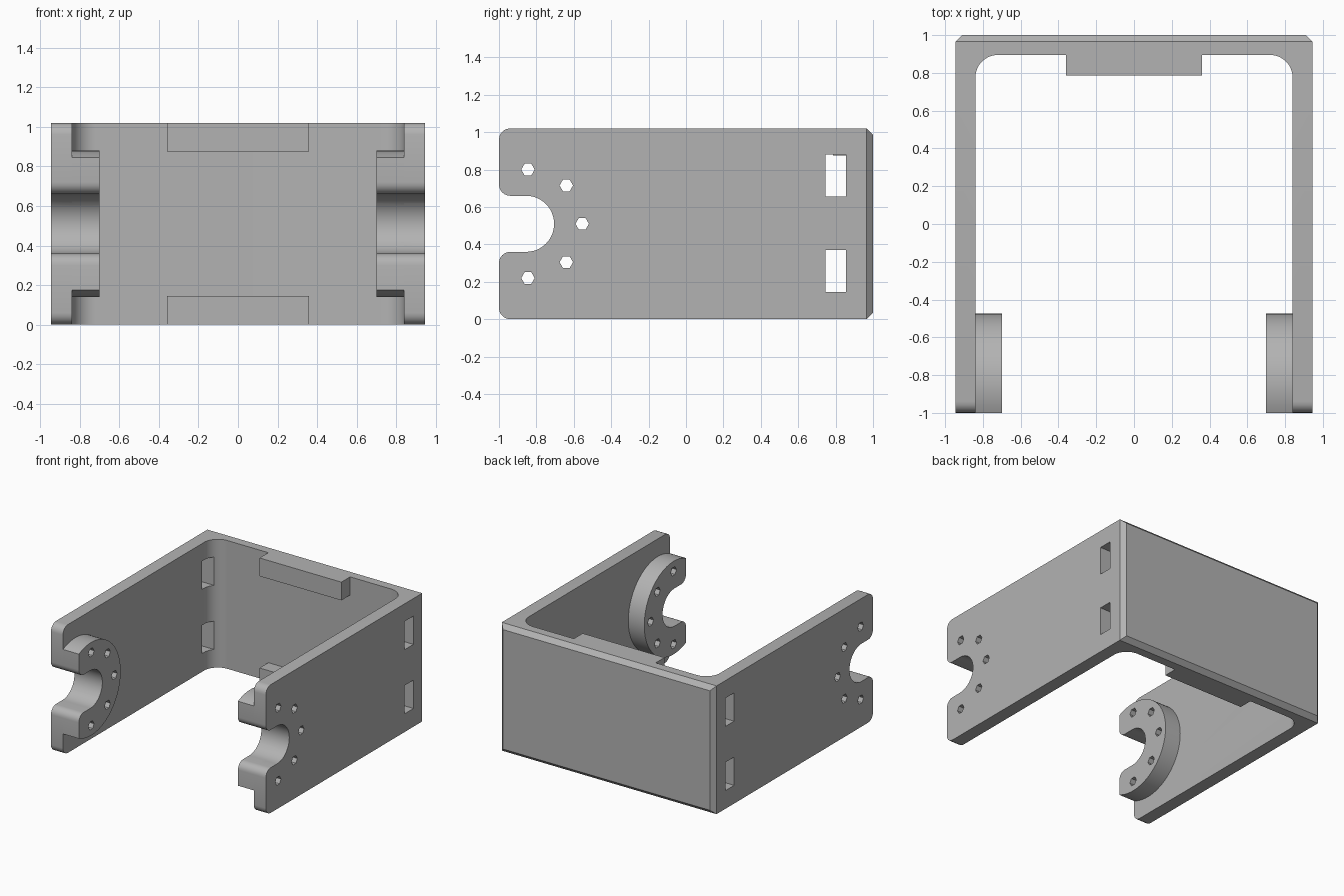
import bpy, bmesh
from math import sin, cos, pi, radians
from mathutils import Vector

if "Cube" in bpy.data.objects:
    bpy.data.objects.remove(bpy.data.objects["Cube"])

HEIGHT, MID = 1.02, 0.51
OUTER, INNER = 0.945, 0.84
HUB_Y = -0.845

grey = bpy.data.materials.new("plain_grey")
grey.use_nodes = True
colour = (0.45, 0.45, 0.45, 1)
grey.diffuse_color = colour
grey.node_tree.nodes["Principled BSDF"].inputs["Base Color"].default_value = colour


def arc(cx, cy, r, start, end, n):
    """Points on an arc, angles in degrees."""
    angles = [radians(start + (end - start) * i / n) for i in range(n + 1)]
    return [(cx + r * cos(a), cy + r * sin(a)) for a in angles]


def prism(bm, points, axis, lo, hi):
    """Extrude a flat outline along x (points are y, z) or z (points are x, y)."""
    place = (lambda p: (lo, *p)) if axis == "x" else (lambda p: (*p, lo))
    face = bm.faces.new([bm.verts.new(place(p)) for p in points])
    move = Vector((hi - lo, 0, 0)) if axis == "x" else Vector((0, 0, hi - lo))
    out = bmesh.ops.extrude_face_region(bm, geom=[face])["geom"]
    bmesh.ops.translate(bm, vec=move, verts=[g for g in out if isinstance(g, bmesh.types.BMVert)])


def rect(a0, a1, b0, b1):
    return [(a0, b0), (a1, b0), (a1, b1), (a0, b1)]


def finish(bm, name):
    bmesh.ops.recalc_face_normals(bm, faces=bm.faces)
    mesh = bpy.data.meshes.new(name)
    bm.to_mesh(mesh)
    bm.free()
    mesh.materials.append(grey)
    ob = bpy.data.objects.new(name, mesh)
    bpy.context.collection.objects.link(ob)
    return ob


def activate(ob):
    bpy.ops.object.select_all(action="DESELECT")
    ob.select_set(True)
    bpy.context.view_layer.objects.active = ob


# U-shaped frame with filleted inner corners
bm = bmesh.new()
half = [(OUTER, 1), (OUTER, -1), (INNER, -1)] + arc(0.72, 0.775, 0.12, 0, 90, 12)
prism(bm, half + [(-x, y) for x, y in reversed(half)], "z", 0, HEIGHT)


def edges_where(test):
    return [e for e in bm.edges if test(*[v.co for v in e.verts])]


# Chamfer around the back, rounded front corners on both arms
back = edges_where(lambda a, b: min(a.y, b.y) > 0.99)
bmesh.ops.bevel(bm, geom=back, offset=0.035, segments=1, affect="EDGES")
tips = edges_where(lambda a, b: max(a.y, b.y) < -0.99 and abs(a.z - b.z) < 0.01)
bmesh.ops.bevel(bm, geom=tips, offset=0.06, segments=5, profile=0.5, affect="EDGES")
parts = [finish(bm, "bracket_frame")]

# Round bosses inside the arm tips, trimmed flush with the front
for side, name in ((1, "left_boss"), (-1, "right_boss")):
    bm = bmesh.new()
    disc = arc(HUB_Y, MID, 0.37, -114.8, 114.8, 48)
    disc[0], disc[-1] = (-1, disc[0][1]), (-1, disc[-1][1])
    prism(bm, disc, "x", side * 0.70, side * INNER)
    parts.append(finish(bm, name))

# Cutter: flared slot, screw holes and rectangular windows
bm = bmesh.new()
lower = [(-1.1, 0.30)] + arc(-0.94, 0.30, 0.06, 180, 90, 6)
upper = [(y, HEIGHT - z) for y, z in reversed(lower)]
prism(bm, lower + arc(-0.855, MID, 0.15, -90, 90, 24) + upper, "x", -1.1, 1.1)
for i in range(-2, 3):
    a = i * pi / 4
    prism(bm, arc(HUB_Y + 0.29 * cos(a), MID + 0.29 * sin(a), 0.036, 0, 300, 5), "x", -1.1, 1.1)
for z0 in (0.145, 0.655):
    for s in (-1, 1):
        prism(bm, rect(0.745, 0.855, z0, z0 + 0.225), "x", s * 0.70, s * 1.1)
cutter = finish(bm, "cutter")
cutter.hide_render = True

for ob in parts:
    activate(ob)
    mod = ob.modifiers.new("cutouts", "BOOLEAN")
    mod.operation, mod.solver, mod.object = "DIFFERENCE", "EXACT", cutter
    bpy.ops.object.modifier_apply(modifier=mod.name)
bpy.data.objects.remove(cutter)

# Pads on the inside of the back wall
for name, z0 in (("bottom_back_pad", 0), ("top_back_pad", HEIGHT - 0.145)):
    bm = bmesh.new()
    prism(bm, rect(-0.36, 0.36, 0.785, 0.895), "z", z0, z0 + 0.145)
    parts.append(finish(bm, name))

for ob in parts:
    activate(ob)
    bpy.ops.object.shade_smooth_by_angle(angle=radians(30))
